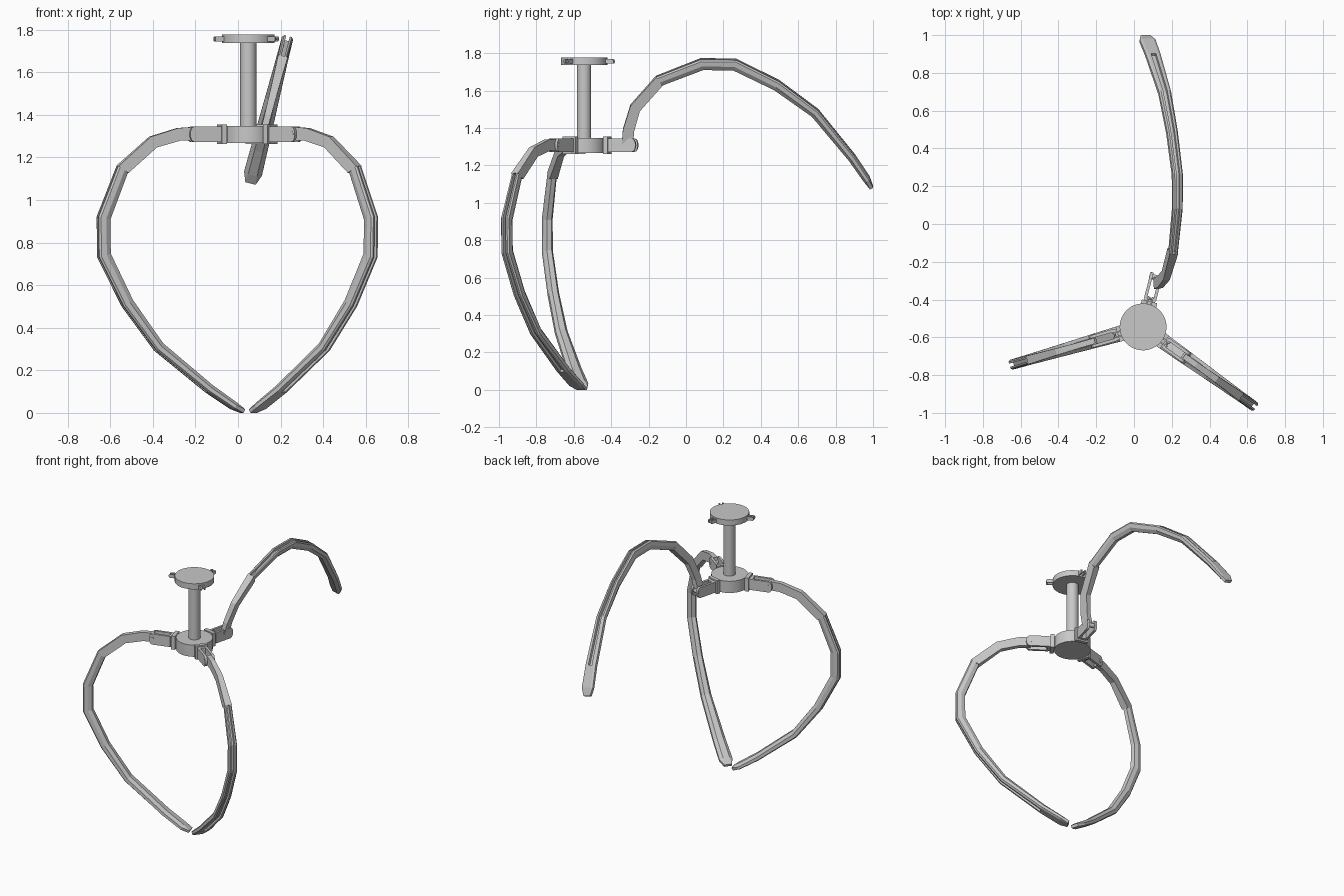
import bpy, bmesh, math
from mathutils import Matrix, Vector

if "Cube" in bpy.data.objects:
    bpy.data.objects.remove(bpy.data.objects["Cube"])

HUB = Vector((0.048, -0.545, 0))
ANGLES = [math.radians(a) for a in (196, -35.5, 75.7)]

grey = bpy.data.materials.new("plain grey")
grey.diffuse_color = (0.58, 0.58, 0.58, 1)
grey.use_nodes = True
grey.node_tree.nodes["Principled BSDF"].inputs["Base Color"].default_value = grey.diffuse_color


def finish(name, bm, matrix=Matrix(), smooth=False):
    bmesh.ops.recalc_face_normals(bm, faces=bm.faces)
    mesh = bpy.data.meshes.new(name)
    bm.to_mesh(mesh)
    bm.free()
    mesh.transform(matrix)
    mesh.materials.append(grey)
    obj = bpy.data.objects.new(name, mesh)
    bpy.context.collection.objects.link(obj)
    if smooth:
        bpy.context.view_layer.objects.active = obj
        obj.select_set(True)
        bpy.ops.object.shade_smooth_by_angle(angle=math.radians(35))
        obj.select_set(False)
    return obj


def disc(name, radius, z0, z1, sides=48):
    bm = bmesh.new()
    bmesh.ops.create_cone(bm, cap_ends=True, segments=sides, radius1=radius,
                          radius2=radius, depth=z1 - z0)
    finish(name, bm, Matrix.Translation(HUB + Vector((0, 0, (z0 + z1) / 2))), True)


def add_prism(bm, outline, y0, y1):
    """Extrude an (r, z) outline sideways from y0 to y1."""
    a = [bm.verts.new((r, y0, z)) for r, z in outline]
    b = [bm.verts.new((r, y1, z)) for r, z in outline]
    bm.faces.new(a)
    bm.faces.new(b)
    n = len(a)
    for i in range(n):
        bm.faces.new((a[i], a[(i + 1) % n], b[(i + 1) % n], b[i]))


def lug(r0, r1, z0, z1):
    """Bar outline with a rounded outer end."""
    h, mid = (z1 - z0) / 2, (z0 + z1) / 2
    pts = [(r0, z1), (r0, z0)]
    for i in range(9):
        t = -math.pi / 2 + math.pi * i / 8
        pts.append((r1 - h * 0.6 + h * 0.6 * math.cos(t), mid + h * math.sin(t)))
    return pts


# Central column with the hub below and the cap above
disc("hub", 0.115, 1.267, 1.348)
disc("column", 0.038, 1.34, 1.745, 32)
disc("cap", 0.124, 1.738, 1.777)

# Arm centre line: radius, height, width, thickness
PATH = [(0.265, 1.312, 0.030, 0.062), (0.34, 1.308, 0.031, 0.060),
        (0.465, 1.272, 0.036, 0.058), (0.615, 1.143, 0.046, 0.058),
        (0.706, 0.915, 0.052, 0.060), (0.704, 0.74, 0.054, 0.060),
        (0.59, 0.515, 0.058, 0.055), (0.437, 0.31, 0.066, 0.048),
        (0.19, 0.113, 0.080, 0.041), (0.07, 0.033, 0.086, 0.036),
        (0.026, 0.008, 0.050, 0.020)]


def section(w, t, shaped, slotted):
    """Bar profile: chamfered inside and slotted outside where wanted."""
    c, low = (0.5, -0.1) if shaped else (0.98, -0.48)
    side, top = (0.35, 0.72) if shaped else (0.5, 0.7)
    depth = 0.12 if slotted else 0.5
    half = [(c, -0.5), (1, low), (1, side), (top, 0.5), (0.34, 0.5), (0.33, depth)]
    full = half + [(-x, y) for x, y in reversed(half)]
    return [(x * w / 2, y * t) for x, y in full]


def arm(name, matrix):
    bm = bmesh.new()
    rings = []
    last = len(PATH) - 1

    def ring(i, shaped, slotted):
        r, z, w, t = PATH[i]
        a, b = PATH[max(i - 1, 0)], PATH[min(i + 1, last)]
        tan = Vector((b[0] - a[0], b[1] - a[1])).normalized()
        out = Vector((-tan.y, tan.x))
        rings.append([bm.verts.new((r + out.x * v, u, z + out.y * v))
                      for u, v in section(w, t, shaped, slotted)])

    # chamfer and slot start with a step at the shoulder; slot stops before the tip
    for i in range(last + 1):
        if i == 3:
            ring(i, False, False)
        ring(i, 3 <= i < last, 3 <= i <= last - 2)
        if i == last - 2:
            ring(i, True, False)
    n = len(rings[0])
    for p, q in zip(rings, rings[1:]):
        for i in range(n):
            j = (i + 1) % n
            if any((p[k].co - q[k].co).length > 1e-6 for k in (i, j)):
                bm.faces.new((p[i], p[j], q[j], q[i]))
    bm.faces.new(rings[0])
    bm.faces.new(rings[-1])
    bmesh.ops.remove_doubles(bm, verts=bm.verts, dist=1e-5)
    finish(name, bm, matrix)


for k, ang in enumerate(ANGLES):
    place = Matrix.Translation(HUB) @ Matrix.Rotation(ang, 4, 'Z')

    # Bracket: collar block, two prongs and hinge pin
    bm = bmesh.new()
    add_prism(bm, [(0.07, 1.272), (0.16, 1.272), (0.16, 1.345), (0.07, 1.345)], -0.03, 0.03)
    add_prism(bm, [(0.115, 1.262), (0.14, 1.262), (0.14, 1.355), (0.115, 1.355)], -0.042, 0.042)
    for s in (-1, 1):
        add_prism(bm, lug(0.15, 0.292, 1.272, 1.345), s * 0.017, s * 0.033)
    bmesh.ops.create_cone(bm, cap_ends=True, segments=12, radius1=0.014, radius2=0.014, depth=0.068,
                          matrix=Matrix.Translation((0.27, 0, 1.309)) @ Matrix.Rotation(math.pi / 2, 4, 'X'))
    finish(f"bracket_{k + 1}", bm, place)

    # Small paired tabs with a pin on the cap rim
    bm = bmesh.new()
    for s in (-1, 1):
        add_prism(bm, lug(0.1, 0.166, 1.744, 1.768), s * 0.008, s * 0.016)
    bmesh.ops.create_cone(bm, cap_ends=True, segments=8, radius1=0.006, radius2=0.006, depth=0.03,
                          matrix=Matrix.Translation((0.155, 0, 1.756)) @ Matrix.Rotation(math.pi / 2, 4, 'X'))
    finish(f"cap_tab_{k + 1}", bm, place)

    # Two arms hang closed, the rear one is swung open a quarter turn
    if k == 2:
        base = place @ Vector((0.29, 0, 1.31))
        place = (Matrix.Translation((0.125, -0.31, 1.338)) @ Matrix.Rotation(math.pi / 2, 4, 'X')
                 @ Matrix.Translation(-base) @ place)
    arm(f"arm_{k + 1}", place)
